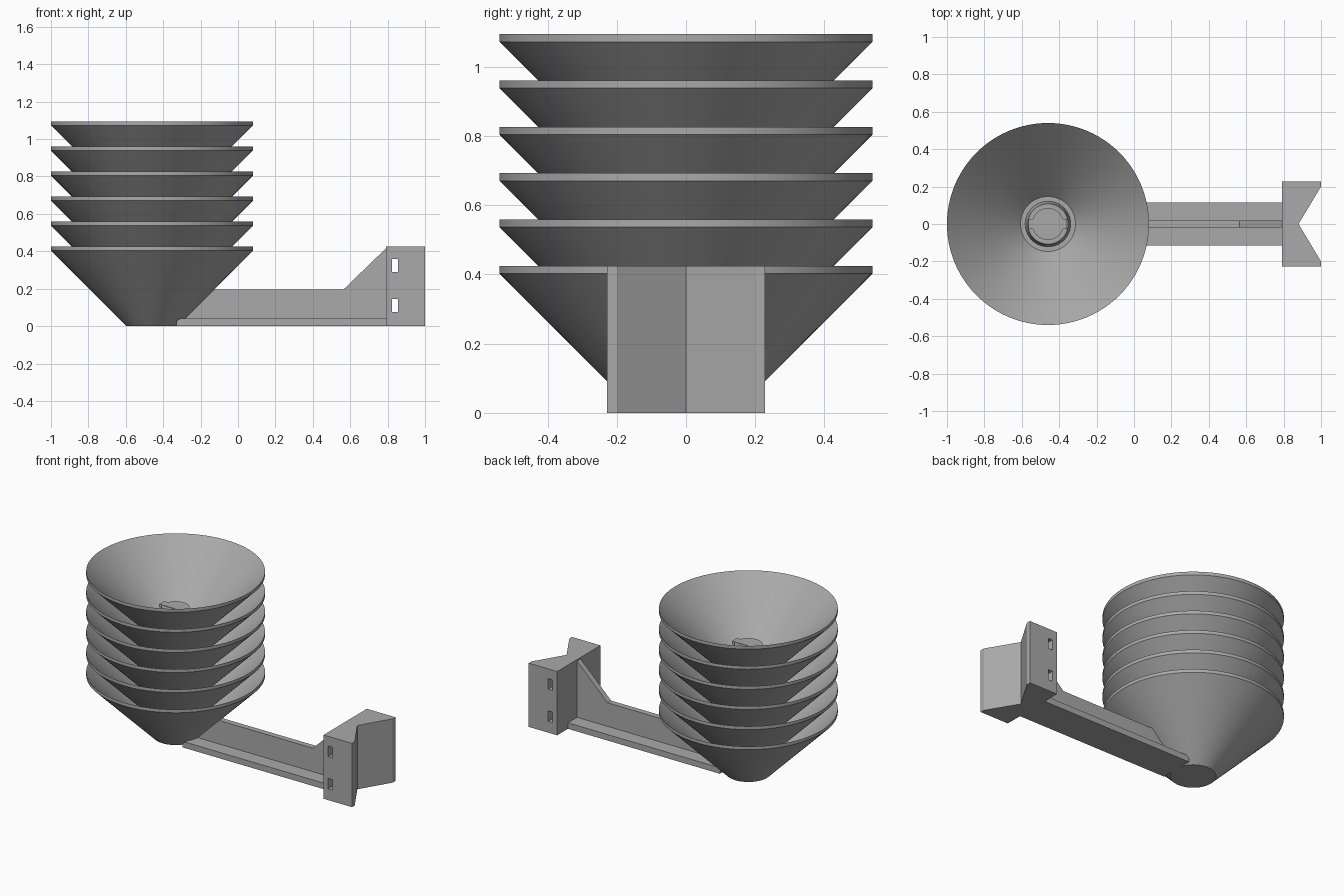
import bpy, bmesh, math
from mathutils import Vector

if "Cube" in bpy.data.objects:
    bpy.data.objects.remove(bpy.data.objects["Cube"])

grey = bpy.data.materials.new("plain_grey")
grey.use_nodes = True
COLOUR = (0.4, 0.4, 0.4, 1)
grey.diffuse_color = COLOUR
grey.node_tree.nodes["Principled BSDF"].inputs["Base Color"].default_value = COLOUR

CUP_X, PITCH, CUPS = -0.46, 0.134, 6


def finish(name, bm, smooth=False):
    bmesh.ops.recalc_face_normals(bm, faces=bm.faces)
    mesh = bpy.data.meshes.new(name)
    bm.to_mesh(mesh)
    bm.free()
    mesh.materials.append(grey)
    obj = bpy.data.objects.new(name, mesh)
    bpy.context.collection.objects.link(obj)
    if smooth:
        bpy.ops.object.select_all(action='DESELECT')
        obj.select_set(True)
        bpy.context.view_layer.objects.active = obj
        bpy.ops.object.shade_smooth_by_angle(angle=math.radians(25))
    return obj


def lathe(name, profile, z, steps=96):
    """Spin a closed (radius, height) profile about the cup axis."""
    bm = bmesh.new()
    verts = [bm.verts.new((CUP_X + r, 0, z + h)) for r, h in profile]
    edges = [bm.edges.new(pair) for pair in zip(verts, verts[1:])]
    bmesh.ops.spin(bm, geom=verts + edges, cent=(CUP_X, 0, 0), axis=(0, 0, 1),
                   angle=math.tau, steps=steps, use_duplicate=False)
    bmesh.ops.remove_doubles(bm, verts=bm.verts, dist=0.0005)
    return finish(name, bm, True)


def prism(name, points, start, depth):
    """Extrude a flat outline: start places it, depth is the sweep."""
    bm = bmesh.new()
    face = bm.faces.new([bm.verts.new(Vector(p) + Vector(start)) for p in points])
    out = bmesh.ops.extrude_face_region(bm, geom=[face])
    moved = [v for v in out["geom"] if isinstance(v, bmesh.types.BMVert)]
    bmesh.ops.translate(bm, verts=moved, vec=depth)
    return finish(name, bm)


def side_prism(name, outline, half, centre_y=0):
    return prism(name, [(x, 0, z) for x, z in outline],
                 (0, centre_y - half, 0), (0, 2 * half, 0))


# Stacked conical cups, each with a locking post in the middle
cup = [(0, 0), (0.137, 0), (0.54, 0.403), (0.54, 0.425), (0.147, 0.032), (0, 0.032)]
post = [(0, 0.03), (0.122, 0.03), (0.108, PITCH), (0.085, PITCH),
        (0.085, 0.185), (0, 0.185)]
for i in range(CUPS):
    z = i * PITCH
    lathe(f"cup_{i + 1}", cup, z)
    lathe(f"locking_post_{i + 1}", post, z, 48)
    side_prism(f"locking_key_{i + 1}",
               [(CUP_X - 0.103, z + 0.167), (CUP_X + 0.103, z + 0.167),
                (CUP_X + 0.103, z + 0.188), (CUP_X - 0.103, z + 0.188)], 0.026)

# Arm: flat base with an upright rib that climbs to the bracket
side_prism("arm_base", [(-0.33, 0), (0.8, 0), (0.8, 0.04), (-0.31, 0.04), (-0.33, 0.026)], 0.115)
side_prism("arm_rib", [(-0.295, 0.03), (0.8, 0.03), (0.8, 0.415), (0.79, 0.415),
                       (0.565, 0.197), (-0.135, 0.197)], 0.019)

# V-notched mounting bracket with two strap slots
half_width = 0.228
bracket = prism("mounting_bracket",
                [(0.79, -half_width, 0), (1, -half_width, 0), (1, -0.2, 0), (0.88, 0, 0),
                 (1, 0.2, 0), (1, half_width, 0), (0.79, half_width, 0)],
                (0, 0, 0), (0, 0, 0.425))
for n, z in enumerate((0.075, 0.29)):
    cutter = side_prism(f"strap_slot_cutter_{n + 1}",
                        [(0.824, z), (0.856, z), (0.856, z + 0.07), (0.824, z + 0.07)], 0.3)
    cutter.hide_render = True
    cutter.hide_set(True)
    cut = bracket.modifiers.new("strap_slot", 'BOOLEAN')
    cut.operation, cut.solver, cut.object = 'DIFFERENCE', 'EXACT', cutter
